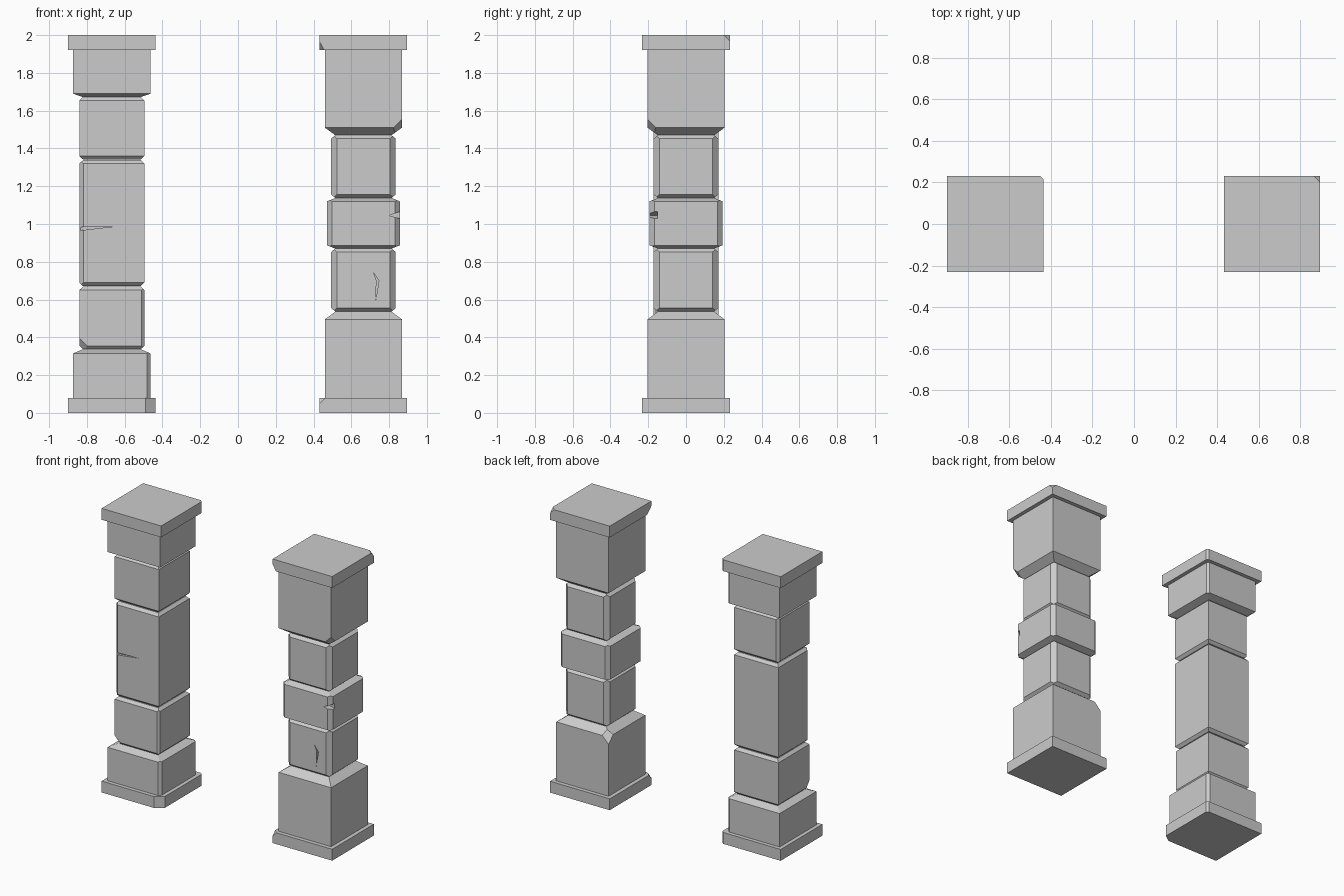
import bpy, bmesh
from mathutils import Vector

if "Cube" in bpy.data.objects:
    bpy.data.objects.remove(bpy.data.objects["Cube"])

CORNERS = [(-1, -1), (1, -1), (1, 1), (-1, 1)]
FL, FR, BR, BL = CORNERS


def block(name, cx, rings, chips=()):
    """Stack of square rings (half width, z); chips = (corner, dx, dy, z, signed dz)."""
    bm = bmesh.new()
    loops = [[bm.verts.new((sx * h, sy * h, z)) for sx, sy in CORNERS] for h, z in rings]
    bm.faces.new(loops[0][::-1])
    bm.faces.new(loops[-1])
    for a, b in zip(loops, loops[1:]):
        for i in range(4):
            j = (i + 1) % 4
            bm.faces.new((a[i], a[j], b[j], b[i]))
    half = max(h for h, z in rings)
    for (sx, sy), dx, dy, z, dz in chips:
        n = Vector((sx / dx, sy / dy, 1 / dz if dz else 0))
        p = Vector((sx * (half - dx), sy * half, z))
        cut = bmesh.ops.bisect_plane(bm, geom=bm.verts[:] + bm.edges[:] + bm.faces[:],
                                     plane_co=p, plane_no=n, clear_outer=True)
        edges = [e for e in cut['geom_cut'] if isinstance(e, bmesh.types.BMEdge)]
        bmesh.ops.edgeloop_fill(bm, edges=edges)
    bmesh.ops.recalc_face_normals(bm, faces=bm.faces)
    return finish(bm, name, (cx, 0, 0))


def finish(bm, name, loc=(0, 0, 0)):
    me = bpy.data.meshes.new(name)
    bm.to_mesh(me)
    bm.free()
    ob = bpy.data.objects.new(name, me)
    ob.location = loc
    bpy.context.collection.objects.link(ob)
    return ob


def carve(target, name, outline, y0, y1):
    """Cut an (x, z) outline into the front of a block between y0 and y1."""
    bm = bmesh.new()
    f = bm.faces.new([bm.verts.new((x, y0, z)) for x, z in outline])
    ext = bmesh.ops.extrude_face_region(bm, geom=[f])
    for v in ext['geom']:
        if isinstance(v, bmesh.types.BMVert):
            v.co.y = y1
    bmesh.ops.recalc_face_normals(bm, faces=bm.faces)
    cutter = finish(bm, name)
    cutter.hide_render = True
    cutter.hide_set(True)
    mod = target.modifiers.new(name, 'BOOLEAN')
    mod.operation = 'DIFFERENCE'
    mod.solver = 'EXACT'
    mod.object = cutter


def chamfer(d, *corners):
    return [(c, d, d, 0, 0) for c in corners]


def shaft(half, neck, z0, z1, t=0.018):
    return [(neck, z0 - t), (half, z0), (half, z1), (neck, z1 + t)]


# Left pillar: slim shaft of three blocks
L, N = -0.668, 0.153
block("left_plinth", L, [(0.232, 0), (0.232, 0.08)],
      [(FR, 0.055, 0.04, 0, 0)] + chamfer(0.015, BR))
block("left_base", L, [(0.205, 0.08), (0.205, 0.315), (N, 0.337)], chamfer(0.018, FR, BR))
block("left_shaft_low", L, shaft(0.172, N, 0.355, 0.65),
      chamfer(0.014, FR) + [(FL, 0.04, 0.03, 0.355, -0.04)])
middle = block("left_shaft_middle", L, shaft(0.172, N, 0.69, 1.32), chamfer(0.022, FL))
block("left_shaft_top", L, shaft(0.172, N, 1.36, 1.654), chamfer(0.018, BL))
block("left_capital", L, [(N, 1.672), (0.205, 1.69), (0.205, 1.92)], chamfer(0.016, BR))
block("left_cap", L, [(0.232, 1.92), (0.232, 2)], chamfer(0.015, BR))

# Right pillar: heavy ends, chamfered narrow blocks and a collar
R, N = 0.664, 0.149
block("right_plinth", R, [(0.232, 0), (0.232, 0.08)], [(FL, 0.03, 0.03, 0.08, 0.03)])
block("right_base", R, [(0.204, 0.08), (0.204, 0.495), (N, 0.536)],
      [(BL, 0.05, 0.05, 0.495, 0.05)])
lower = block("right_shaft_low", R, shaft(0.171, N, 0.555, 0.852), chamfer(0.031, *CORNERS))
collar = block("right_collar", R, [(N, 0.87), (0.193, 0.887), (0.193, 1.12), (N, 1.138)],
               chamfer(0.026, *CORNERS))
block("right_shaft_top", R, shaft(0.171, N, 1.156, 1.452), chamfer(0.031, *CORNERS))
block("right_capital", R, [(N, 1.47), (0.204, 1.51), (0.204, 1.92)],
      [(FR, 0.045, 0.045, 1.51, -0.045)])
block("right_cap", R, [(0.232, 1.92), (0.232, 2)],
      [(FL, 0.025, 0.05, 1.92, -0.045), (BR, 0.032, 0.032, 2, 0.032)])

# Cracks and notch
carve(middle, "left_crack", [(-0.86, 0.963), (-0.655, 0.987), (-0.86, 0.982)], -0.3, -0.155)
carve(lower, "right_crack", [(0.716, 0.745), (0.733, 0.702), (0.729, 0.595), (0.746, 0.7)],
      -0.3, -0.155)
carve(collar, "collar_notch", [(0.80, 1.045), (0.87, 1.025), (0.87, 1.07)], -0.3, -0.15)
